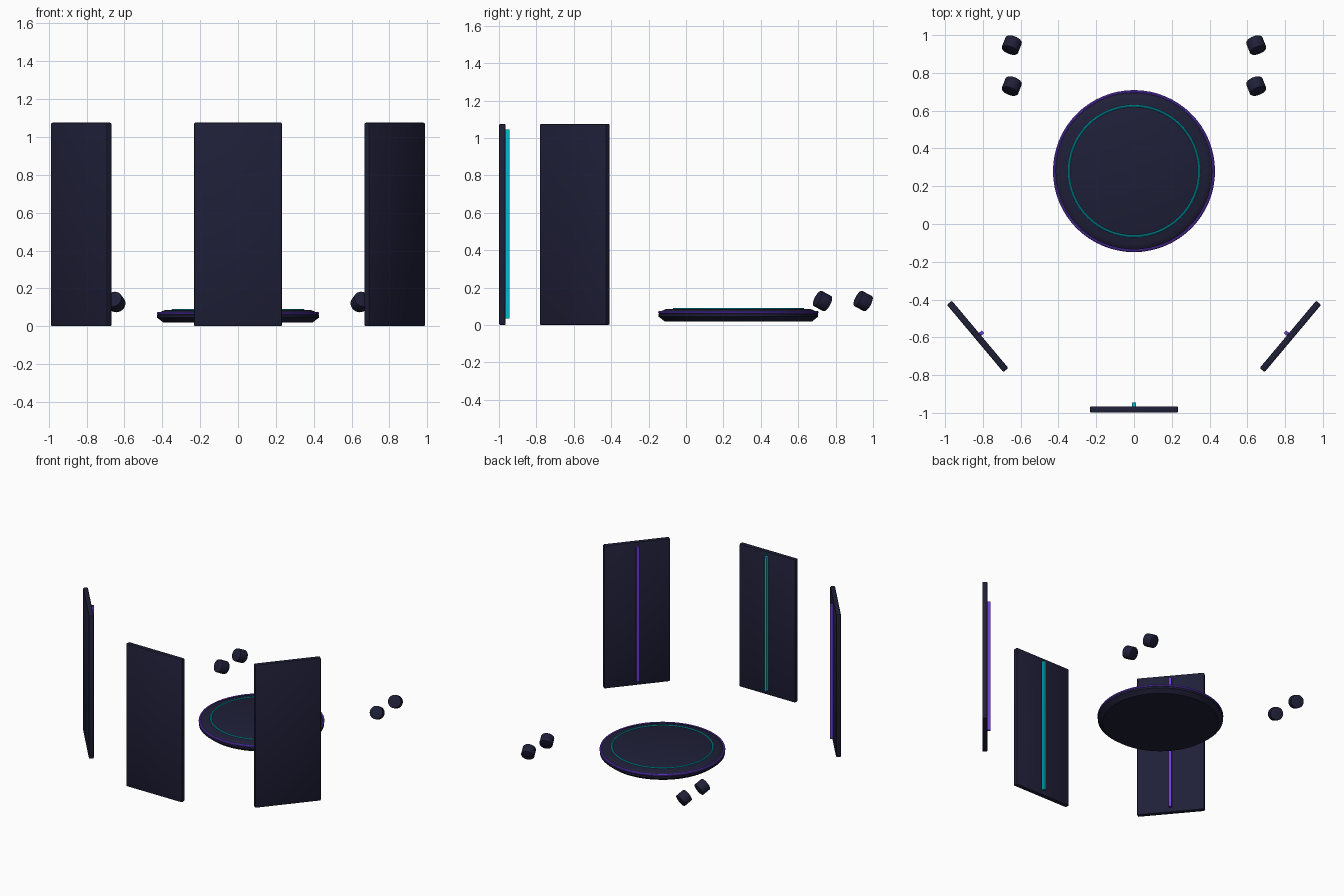
import bpy, bmesh, math
from mathutils import Vector, Matrix

if "Cube" in bpy.data.objects:
    bpy.data.objects.remove(bpy.data.objects["Cube"])


def srgb(r, g, b):
    def f(c):
        c /= 255
        return c / 12.92 if c <= 0.04045 else ((c + 0.055) / 1.055) ** 2.4
    return (f(r), f(g), f(b), 1)


def material(name, rgb):
    m = bpy.data.materials.new(name)
    m.diffuse_color = srgb(*rgb)
    m.use_nodes = True
    m.node_tree.nodes["Principled BSDF"].inputs["Base Color"].default_value = m.diffuse_color
    return m


NAVY = material("dark_navy", (31, 31, 56))
CYAN = material("cyan_glow", (0, 188, 205))
PURPLE = material("purple_glow", (108, 62, 216))


def finish(bm, name, mat, matrix=Matrix(), smooth=True):
    bmesh.ops.recalc_face_normals(bm, faces=bm.faces)
    me = bpy.data.meshes.new(name)
    bm.to_mesh(me)
    bm.free()
    me.materials.append(mat)
    ob = bpy.data.objects.new(name, me)
    bpy.context.collection.objects.link(ob)
    ob.matrix_world = matrix
    if smooth:
        bpy.ops.object.select_all(action='DESELECT')
        bpy.context.view_layer.objects.active = ob
        ob.select_set(True)
        bpy.ops.object.shade_smooth_by_angle(angle=math.radians(30))
    return ob


def box(name, size, centre, mat, matrix, bevel=0.0):
    bm = bmesh.new()
    bmesh.ops.create_cube(bm, size=1)
    bmesh.ops.scale(bm, vec=size, verts=bm.verts)
    bmesh.ops.translate(bm, vec=centre, verts=bm.verts)
    if bevel:
        bmesh.ops.bevel(bm, geom=bm.edges[:], offset=bevel, segments=2,
                        affect='EDGES', profile=0.5)
    return finish(bm, name, mat, matrix)


def lathe(name, profile, mat, matrix, closed=False, steps=64):
    bm = bmesh.new()
    verts = [bm.verts.new((r, 0, z)) for r, z in profile]
    edges = [bm.edges.new(p) for p in zip(verts, verts[1:])]
    if closed:
        edges.append(bm.edges.new((verts[-1], verts[0])))
    bmesh.ops.spin(bm, geom=verts + edges, cent=(0, 0, 0), axis=(0, 0, 1),
                   angle=math.tau, steps=steps)
    bmesh.ops.remove_doubles(bm, verts=bm.verts, dist=1e-5)
    return finish(bm, name, mat, matrix)


def ring(name, radius, z, minor, mat, matrix):
    circle = [(radius + minor * math.cos(i * math.tau / 10),
               z + minor * math.sin(i * math.tau / 10)) for i in range(10)]
    return lathe(name, circle, mat, matrix, closed=True)


# Three standing panels, each with a glowing strip on its inner face
for label, x, y, angle, glow in (("centre", 0, -0.982, 0, CYAN),
                                 ("left", -0.828, -0.595, -50, PURPLE),
                                 ("right", 0.828, -0.595, 50, PURPLE)):
    place = Matrix.Translation((x, y, 0)) @ Matrix.Rotation(math.radians(angle), 4, 'Z')
    box(label + "_panel", (0.465, 0.034, 1.075), (0, 0, 0.5375), NAVY, place, 0.007)
    box(label + "_light_strip", (0.019, 0.024, 1.01), (0, 0.026, 0.54), glow, place)

# Round stage with bevelled rim and two glowing rings
stage = Matrix.Translation((0, 0.28, 0))
lathe("stage_disc", [(0, 0.02), (0.395, 0.02), (0.427, 0.045), (0.427, 0.058),
                     (0.415, 0.073), (0.385, 0.086), (0, 0.086)], NAVY, stage)
ring("stage_top_ring", 0.345, 0.086, 0.006, CYAN, stage)
ring("stage_rim_ring", 0.421, 0.068, 0.008, PURPLE, stage)

# Small tilted spotlights behind the stage
for side, label in ((-1, "left"), (1, "right")):
    for i, y in enumerate((0.73, 0.947)):
        axis = Vector((0.33 * side, -0.83, 0.45))
        place = (Matrix.Translation((0.647 * side, y, 0.128))
                 @ axis.to_track_quat('Z', 'Y').to_matrix().to_4x4())
        bm = bmesh.new()
        bmesh.ops.create_cone(bm, cap_ends=True, segments=24, radius1=0.046,
                              radius2=0.046, depth=0.068)
        rims = [e for e in bm.edges if abs(e.verts[0].co.z - e.verts[1].co.z) < 1e-4]
        bmesh.ops.bevel(bm, geom=rims, offset=0.005, segments=2,
                        affect='EDGES', profile=0.5)
        finish(bm, "%s_spotlight_%d" % (label, i + 1), NAVY, place)
